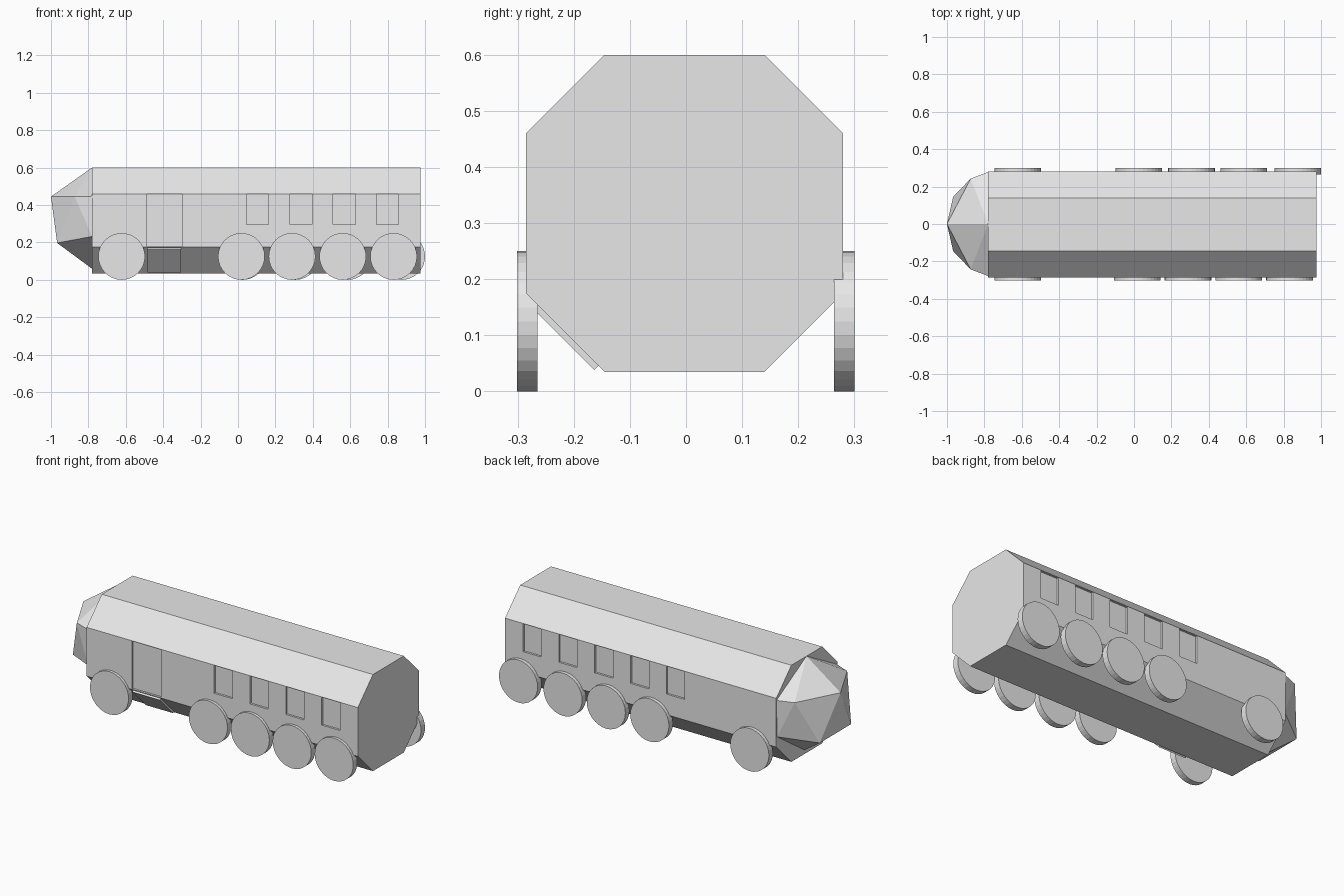
import bpy, bmesh, math
from mathutils import Matrix, Vector

old = bpy.data.objects.get("Cube")
if old:
    bpy.data.objects.remove(old, do_unlink=True)

grey = bpy.data.materials.new("light_grey")
grey.use_nodes = True
colour = (0.8, 0.8, 0.8, 1)
grey.diffuse_color = colour
grey.node_tree.nodes["Principled BSDF"].inputs["Base Color"].default_value = colour


def finish(name, bm):
    bmesh.ops.recalc_face_normals(bm, faces=bm.faces)
    mesh = bpy.data.meshes.new(name)
    bm.to_mesh(mesh)
    bm.free()
    mesh.materials.append(grey)
    obj = bpy.data.objects.new(name, mesh)
    bpy.context.collection.objects.link(obj)
    return obj


def box(name, centre, size, tilt=0):
    bm = bmesh.new()
    matrix = (Matrix.Translation(centre) @ Matrix.Rotation(tilt, 4, "X")
              @ Matrix.Diagonal((*size, 1)))
    bmesh.ops.create_cube(bm, size=1, matrix=matrix)
    return finish(name, bm)


# Octagonal body, extruded along its length
REAR, NOSE = 0.975, -0.78
MID_Y, MID_Z, HALF, FLAT = -0.0025, 0.3175, 0.2825, 0.1425
bm = bmesh.new()
quarter = [(HALF, -FLAT), (HALF, FLAT)]
section = []
for turn in range(4):
    for y, z in quarter:
        for _ in range(turn):
            y, z = -z, y
        section.append(bm.verts.new((NOSE, MID_Y + y, MID_Z + z)))
end = bm.faces.new(section)
extruded = bmesh.ops.extrude_face_region(bm, geom=[end], use_keep_orig=True)
moved = [v for v in extruded["geom"] if isinstance(v, bmesh.types.BMVert)]
bmesh.ops.translate(bm, verts=moved, vec=(REAR - NOSE, 0, 0))
body = finish("body", bm)

# Recessed windows on both sides and the door on the front side
RECESS = 0.012
cutters = []


def recess(name, x0, x1, z0, z1, side):
    wall = MID_Y + side * HALF
    cutters.append(box(name, ((x0 + x1) / 2, wall, (z0 + z1) / 2),
                       (x1 - x0, 2 * RECESS, z1 - z0)))


for side, first in ((-1, 0), (1, -1)):
    for i in range(first, 4):
        x = 0.104 + 0.232 * i
        recess("window_cutter", x - 0.059, x + 0.059, 0.295, 0.458, side)
recess("door_cutter", -0.487, -0.298, 0.177, 0.458, -1)

for cutter in cutters:
    cutter.hide_render = True
    cut = body.modifiers.new("recess", "BOOLEAN")
    cut.operation = "DIFFERENCE"
    cut.solver = "EXACT"
    cut.object = cutter
graph = bpy.context.evaluated_depsgraph_get()
cut_mesh = bpy.data.meshes.new_from_object(body.evaluated_get(graph))
body.modifiers.clear()
body.data = cut_mesh
for cutter in cutters:
    bpy.data.objects.remove(cutter, do_unlink=True)

# Faceted nose, mirrored across the middle
bm = bmesh.new()
for point in [(-1, 0, 0.445), (NOSE, 0, 0.6), (-0.75, 0, 0.037)]:
    bm.verts.new(point)
for x, y, z in [(-0.873, 0.243, 0.445), (-0.967, 0.145, 0.197),
                (NOSE, 0.272, 0.232), (NOSE, 0.278, 0.447)]:
    for side in (-1, 1):
        bm.verts.new((x, side * y, z))
hull = bmesh.ops.convex_hull(bm, input=bm.verts)
finish("nose", bm)

# Wheels, one leading and four trailing on each side
RADIUS, WIDTH = 0.125, 0.037
rows = {"front": (-0.283, [-0.622, 0.018, 0.289, 0.56, 0.832]),
        "back": (0.282, [-0.622, 0.025, 0.307, 0.587, 0.875])}
for side, (y, places) in rows.items():
    for i, x in enumerate(places):
        bm = bmesh.new()
        bmesh.ops.create_cone(
            bm, cap_ends=True, segments=32, radius1=RADIUS, radius2=RADIUS,
            depth=WIDTH, matrix=Matrix.Translation((x, y, RADIUS))
            @ Matrix.Rotation(math.pi / 2, 4, "X"))
        finish(f"{side}_wheel_{i + 1}", bm)

# Step plate lying on the lower slope below the door
slope = Vector((0, -1, -1)).normalized()
middle = Vector((-0.394, -0.218, 0.108)) + slope * 0.005
box("door_step", middle, (0.178, 0.175, 0.011), -math.pi / 4)
